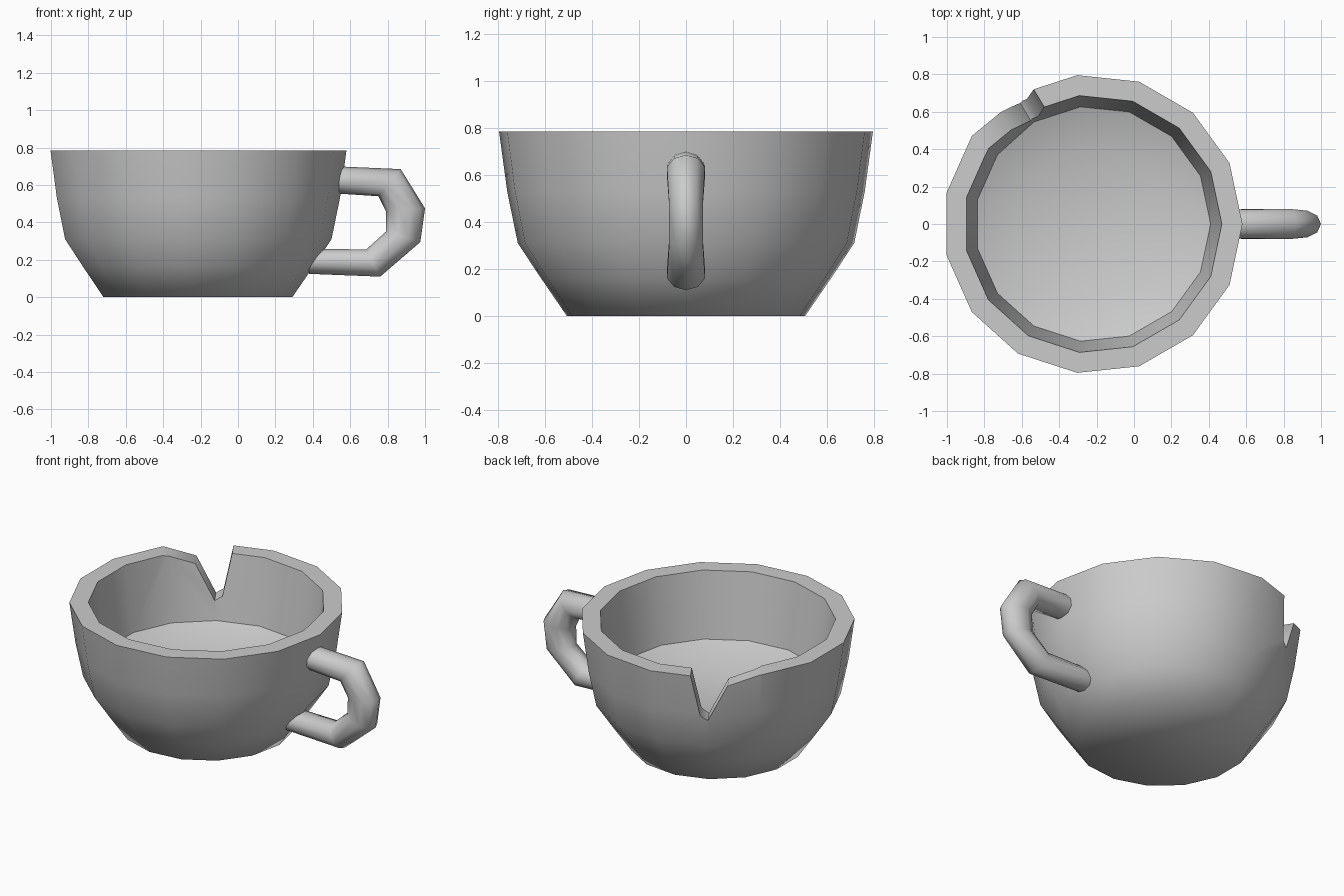
import bpy, bmesh
from math import cos, sin, radians, tau
from mathutils import Vector

if "Cube" in bpy.data.objects:
    bpy.data.objects.remove(bpy.data.objects["Cube"])

CX = -0.22      # axis of the bowl
SIDES = 15


def make_object(name, bm):
    bmesh.ops.recalc_face_normals(bm, faces=bm.faces)
    mesh = bpy.data.meshes.new(name)
    bm.to_mesh(mesh)
    bm.free()
    ob = bpy.data.objects.new(name, mesh)
    bpy.context.collection.objects.link(ob)
    return ob


def skin(name, rings):
    """Join rings of points with quads and cap both ends."""
    bm = bmesh.new()
    loops = [[bm.verts.new(p) for p in ring] for ring in rings]
    n = len(loops[0])
    for a, b in zip(loops, loops[1:]):
        for i in range(n):
            j = (i + 1) % n
            bm.faces.new((a[i], a[j], b[j], b[i]))
    bm.faces.new(loops[0])
    bm.faces.new(loops[-1])
    return make_object(name, bm)


def shade(ob, angle):
    bpy.ops.object.select_all(action='DESELECT')
    bpy.context.view_layer.objects.active = ob
    ob.select_set(True)
    bpy.ops.object.shade_smooth_by_angle(angle=radians(angle))


# Bowl: outer wall, rim, inner wall, shallow dished floor
profile = [(0.51, 0), (0.62, 0.16), (0.72, 0.31), (0.765, 0.53), (0.80, 0.785),
           (0.69, 0.785), (0.63, 0.37), (0.42, 0.29)]
bowl = skin("cup_bowl", [[(CX + r * cos(i * tau / SIDES), r * sin(i * tau / SIDES), z)
                          for i in range(SIDES)] for r, z in profile])

# Chip broken out of the rim: (tangent, height) outline pushed through the wall
az = radians(121)
out = Vector((cos(az), sin(az), 0))
tan = Vector((-sin(az), cos(az), 0))
chip = [(0.31, 0.787), (0.115, 0.72), (0.0, 0.49), (-0.045, 0.52), (-0.10, 0.785),
        (-0.10, 0.95), (0.31, 0.95)]
cutter = skin("chip_cutter", [[Vector((CX, 0, z)) + out * d + tan * t for t, z in chip]
                              for d in (0.45, 1.0)])
cutter.hide_render = True
mod = bowl.modifiers.new("chip", 'BOOLEAN')
mod.operation = 'DIFFERENCE'
mod.solver = 'EXACT'
mod.object = cutter
bpy.context.view_layer.objects.active = bowl
bpy.ops.object.modifier_apply(modifier=mod.name)
bpy.data.objects.remove(cutter)
shade(bowl, 58)

# Handle: outer and inner edge points of each cross-section, plus half width in y
sections = [((0.52, 0.70), (0.52, 0.555), 0.08), ((0.87, 0.685), (0.75, 0.54), 0.085),
            ((1.0, 0.475), (0.79, 0.46), 0.075), ((0.975, 0.295), (0.79, 0.35), 0.075),
            ((0.76, 0.11), (0.685, 0.255), 0.085), ((0.38, 0.125), (0.38, 0.26), 0.08)]
rings = []
for o, i, w in sections:
    o, i = Vector((o[0], 0, o[1])), Vector((i[0], 0, i[1]))
    mid, half = (o + i) / 2, (o - i) / 2
    rings.append([mid + half * cos(k * tau / 10) + Vector((0, w * sin(k * tau / 10), 0))
                  for k in range(10)])
handle = skin("cup_handle", rings)
shade(handle, 70)
